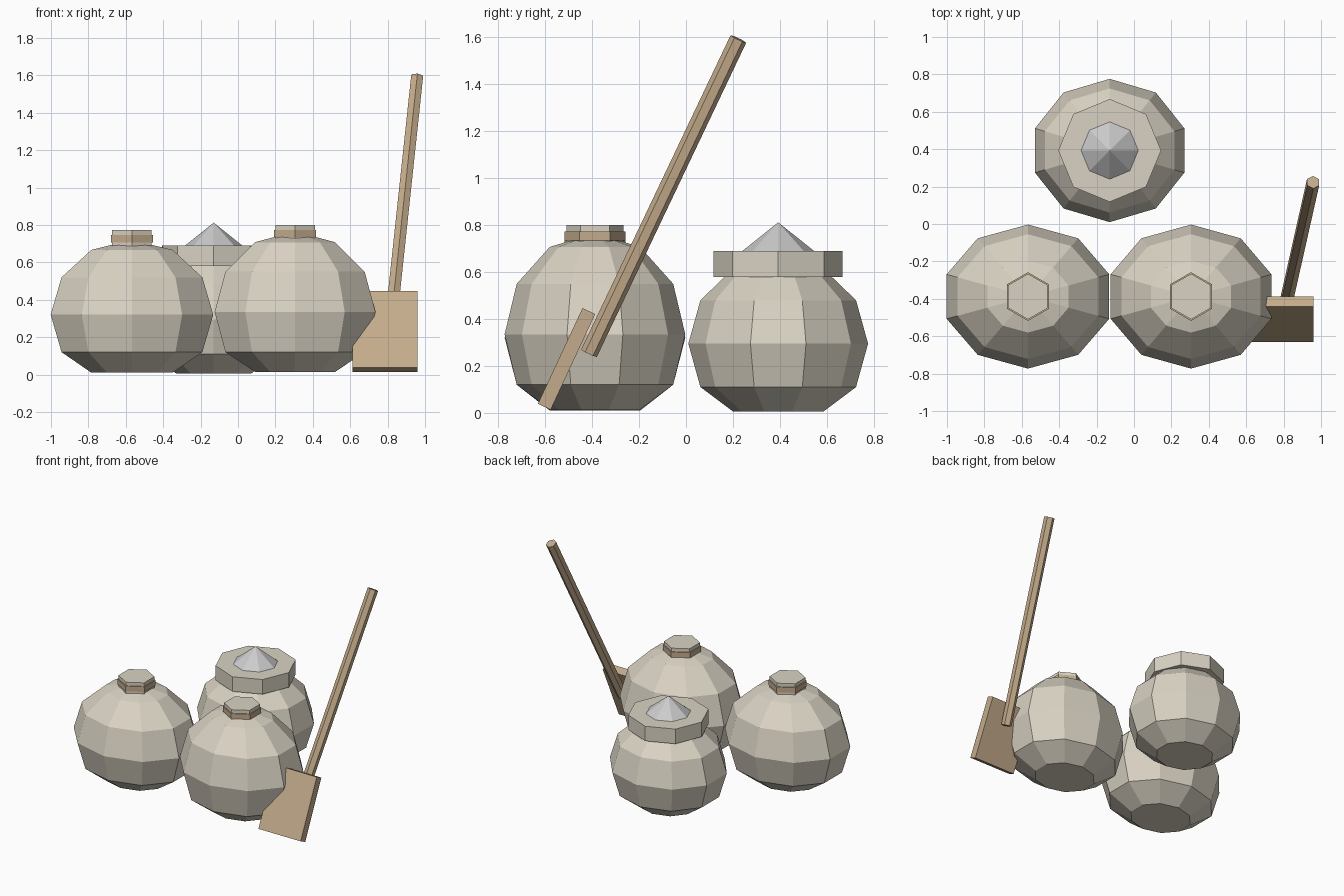
import bpy, bmesh
from math import sin, cos, pi, radians

if "Cube" in bpy.data.objects:
    bpy.data.objects.remove(bpy.data.objects["Cube"])

def material(name, rgb):
    m = bpy.data.materials.new(name)
    m.diffuse_color = (*rgb, 1)
    m.use_nodes = True
    m.node_tree.nodes["Principled BSDF"].inputs["Base Color"].default_value = m.diffuse_color
    return m

CLOTH = material("cloth", (0.70, 0.65, 0.55))
WOOD = material("wood", (0.55, 0.41, 0.26))

def lathe(name, loc, profile, sides, mat=None, sx=1.0, sy=1.0, rot=(0, 0, 0)):
    """Flat-faced turned shape from (radius, z) points; one corner points to +y."""
    bm = bmesh.new()
    rings = []
    for r, z in profile:
        if r == 0:
            rings.append([bm.verts.new((0, 0, z))] * sides)
        else:
            angles = [pi / 2 + 2 * pi * i / sides for i in range(sides)]
            rings.append([bm.verts.new((r * sx * cos(a), r * sy * sin(a), z)) for a in angles])
    for a, b in zip(rings, rings[1:]):
        for i in range(sides):
            j = (i + 1) % sides
            bm.faces.new(list(dict.fromkeys((a[i], a[j], b[j], b[i]))))
    for ring, (r, z) in ((rings[0], profile[0]), (rings[-1], profile[-1])):
        if r:
            bm.faces.new(ring)
    bmesh.ops.recalc_face_normals(bm, faces=bm.faces)
    return finish(name, bm, loc, rot, mat)

def finish(name, bm, loc, rot, mat):
    me = bpy.data.meshes.new(name)
    bm.to_mesh(me)
    bm.free()
    if mat:
        me.materials.append(mat)
    ob = bpy.data.objects.new(name, me)
    ob.location, ob.rotation_euler = loc, rot
    bpy.context.collection.objects.link(ob)
    return ob

def sack(name, x, y, zc, rx, ry, rz, floor):
    """Squashed ten-sided ball with a flattened bottom."""
    prof = [(sin(pi * k / 6), max(floor, zc - rz * cos(pi * k / 6))) for k in range(1, 6)]
    lathe(name, (x, y, 0), prof + [(0, zc + rz)], 10, CLOTH, rx, ry)

# Two tied sacks at the front
for side, x, zc, rx, rz, floor, top in (("left", -0.567, 0.32, 0.457, 0.40, 0.01, 0.772),
                                        ("right", 0.305, 0.335, 0.452, 0.43, 0.015, 0.80)):
    sack(side + "_sack", x, -0.388, zc, rx, 0.385, rz, floor)
    lathe(side + "_sack_neck", (x, -0.388, 0), [(0.122, top - 0.13), (0.122, top)], 6, CLOTH)
    lathe(side + "_sack_tie", (x, -0.388, 0), [(0.13, top - 0.065), (0.13, top - 0.026)], 6, WOOD)

# Open sack at the back with a rolled rim and heaped contents
sack("open_sack", -0.13, 0.393, 0.295, 0.42, 0.383, 0.37, 0.005)
lathe("open_sack_rim", (-0.13, 0.393, 0), [(0.275, 0.58), (0.275, 0.69)], 8, CLOTH)
lathe("heaped_contents", (-0.13, 0.393, 0), [(0.153, 0.69), (0, 0.812)], 8)

# Shovel leaning on the right sack
bm = bmesh.new()
bmesh.ops.create_cube(bm, size=1)
bmesh.ops.scale(bm, vec=(0.348, 0.06, 0.45), verts=bm.verts)
finish("shovel_blade", bm, (0.785, -0.509, 0.23), (radians(-25), 0, 0), WOOD)
lathe("shovel_handle", (0.886, -0.095, 0.924), [(0.037, -0.745), (0.037, 0.745)], 6, WOOD,
      rot=(radians(-25.3), radians(6.1), 0))
